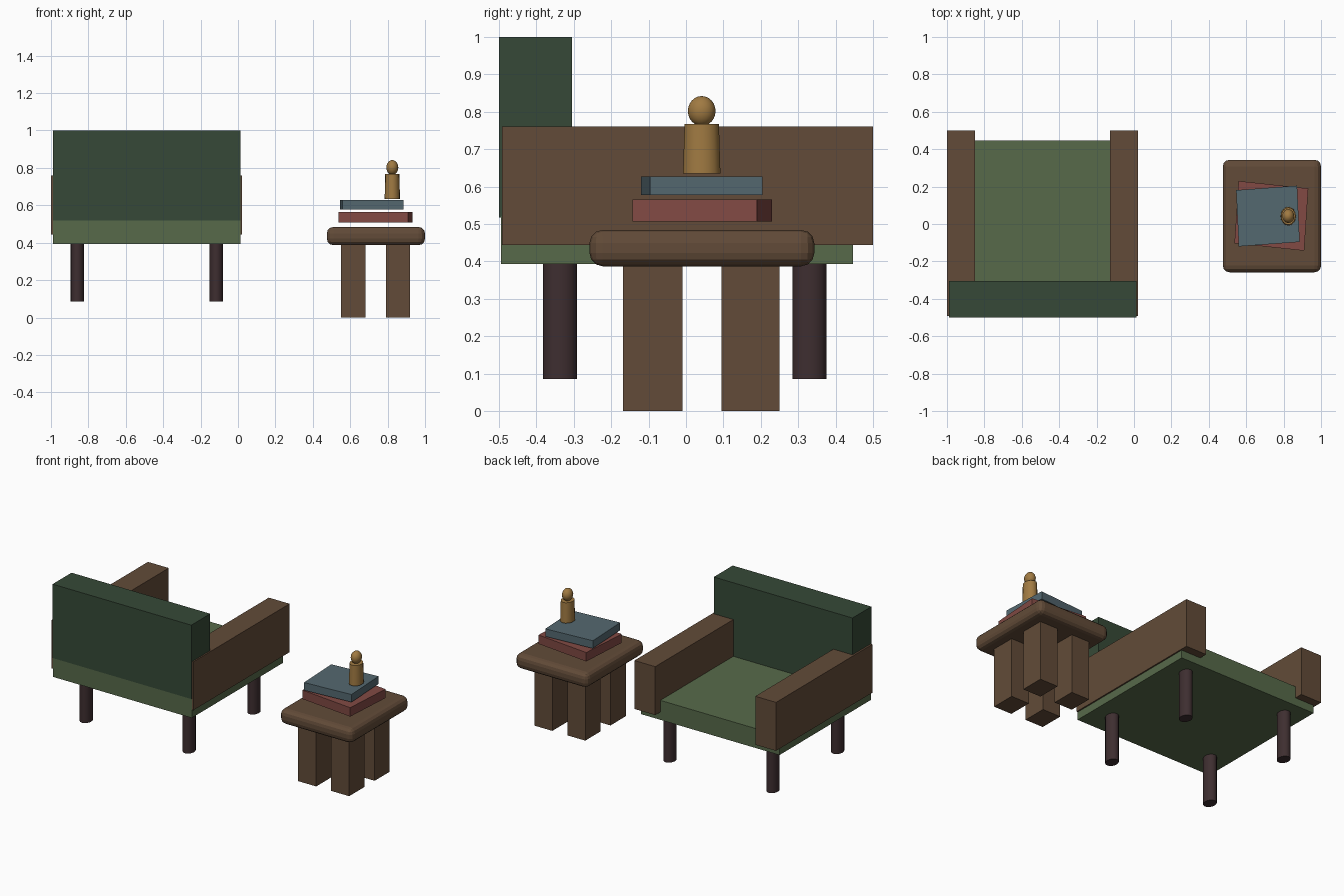
import bpy, bmesh, math

if "Cube" in bpy.data.objects:
    bpy.data.objects.remove(bpy.data.objects["Cube"])


def mat(name, r, g, b):
    def lin(c):
        c /= 255
        return c / 12.92 if c <= 0.04045 else ((c + 0.055) / 1.055) ** 2.4
    m = bpy.data.materials.new(name)
    m.diffuse_color = (lin(r), lin(g), lin(b), 1)
    m.use_nodes = True
    m.node_tree.nodes["Principled BSDF"].inputs["Base Color"].default_value = m.diffuse_color
    return m


WOOD = mat("brown wood", 98, 75, 56)
DARK_GREEN = mat("dark green fabric", 54, 73, 55)
GREEN = mat("moss green fabric", 87, 106, 74)
DARK_WOOD = mat("dark wood", 62, 46, 48)
RED = mat("red cover", 130, 74, 68)
BLUE = mat("blue cover", 84, 104, 112)
BRASS = mat("brass", 160, 122, 66)


def finish(bm, name, material, smooth=False):
    bmesh.ops.recalc_face_normals(bm, faces=bm.faces)
    me = bpy.data.meshes.new(name)
    for f in bm.faces:
        f.smooth = smooth and len(f.verts) <= 4
    bm.to_mesh(me)
    bm.free()
    me.materials.append(material)
    ob = bpy.data.objects.new(name, me)
    bpy.context.collection.objects.link(ob)
    return ob


def prism(name, pts, z0, z1, material):
    """Extrude a flat outline between two heights."""
    bm = bmesh.new()
    base = bm.faces.new([bm.verts.new((x, y, z0)) for x, y in pts])
    ext = bmesh.ops.extrude_face_region(bm, geom=[base])["geom"]
    for v in ext:
        if isinstance(v, bmesh.types.BMVert):
            v.co.z = z1
    return finish(bm, name, material)


def box(name, x0, x1, y0, y1, z0, z1, material):
    return prism(name, [(x0, y0), (x1, y0), (x1, y1), (x0, y1)], z0, z1, material)


def round_post(name, x, y, z0, z1, rx, ry, top, material, n=16):
    """Oval post, its top ring scaled by `top`."""
    bm = bmesh.new()
    bmesh.ops.create_cone(bm, cap_ends=True, segments=n, radius1=1, radius2=top, depth=1)
    for v in bm.verts:
        v.co = (x + v.co.x * rx, y + v.co.y * ry, z0 + (v.co.z + 0.5) * (z1 - z0))
    return finish(bm, name, material, smooth=True)


# Armchair
box("seat", -0.988, 0.013, -0.495, 0.447, 0.393, 0.52, GREEN)
box("backrest", -0.988, 0.013, -0.5, -0.305, 0.518, 1.0, DARK_GREEN)
for side, x0, x1 in (("left", -1.0, -0.85), ("right", -0.128, 0.022)):
    box(side + "_armrest", x0, x1, -0.492, 0.5, 0.444, 0.76, WOOD)
for x in (-0.859, -0.116):
    for y in (-0.337, 0.33):
        round_post("chair_leg", x, y, 0.085, 0.395, 0.036, 0.045, 1.0, DARK_WOOD)

# Side table with rounded top
top = box("table_top", 0.475, 1.0, -0.258, 0.343, 0.387, 0.484, WOOD)
bev = top.modifiers.new("rounded edges", "BEVEL")
bev.width = 0.035
bev.segments = 3
for p in top.data.polygons:
    p.use_smooth = False
for x0, x1 in ((0.552, 0.682), (0.79, 0.92)):
    for y0, y1 in ((-0.168, -0.01), (0.095, 0.25)):
        box("table_leg", x0, x1, y0, y1, 0.0, 0.39, WOOD)

# Two turned books
prism("lower_book", [(0.537, -0.103), (0.91, -0.143), (0.932, 0.19), (0.559, 0.23)],
      0.507, 0.565, RED)
prism("upper_book", [(0.56, -0.12), (0.886, -0.096), (0.872, 0.205), (0.546, 0.181)],
      0.577, 0.627, BLUE)

# Small figurine: tapered body and ball head
round_post("figurine_body", 0.825, 0.042, 0.635, 0.767, 0.041, 0.05, 0.92, BRASS)
bm = bmesh.new()
bmesh.ops.create_uvsphere(bm, u_segments=16, v_segments=12, radius=1)
for v in bm.verts:
    v.co = (0.825 + v.co.x * 0.032, 0.042 + v.co.y * 0.037, 0.802 + v.co.z * 0.04)
finish(bm, "figurine_head", BRASS, smooth=True)
